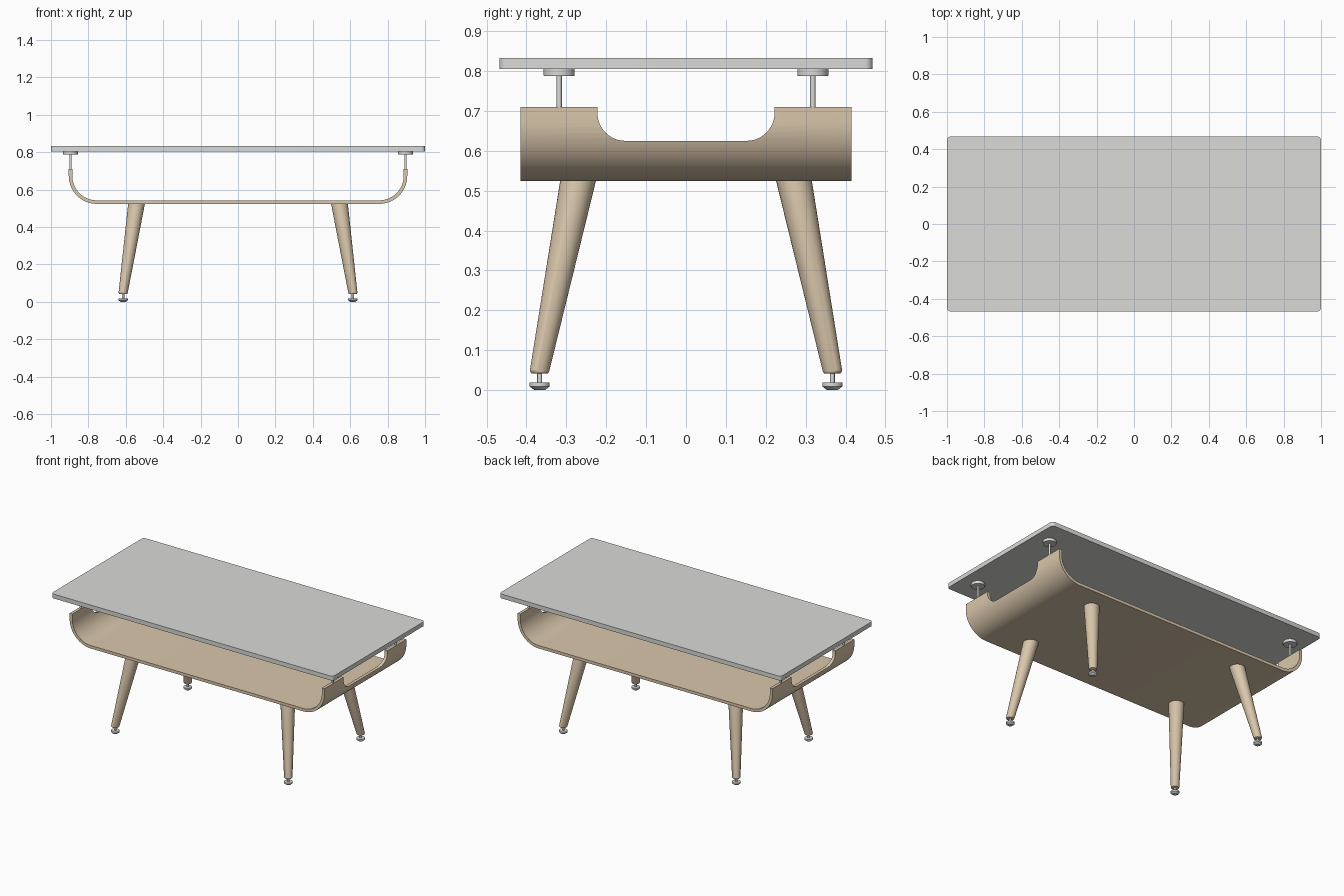
import bpy, bmesh, math
from mathutils import Matrix

if "Cube" in bpy.data.objects:
    bpy.data.objects.remove(bpy.data.objects["Cube"])


def material(name, rgb):
    m = bpy.data.materials.new(name)
    m.diffuse_color = (*rgb, 1)
    m.use_nodes = True
    m.node_tree.nodes["Principled BSDF"].inputs["Base Color"].default_value = m.diffuse_color
    return m


WOOD = material("light wood", (0.70, 0.57, 0.41))
GREY = material("pale grey", (0.70, 0.70, 0.69))


def finish(name, bm, mat):
    bmesh.ops.recalc_face_normals(bm, faces=bm.faces[:])
    me = bpy.data.meshes.new(name)
    bm.to_mesh(me)
    bm.free()
    ob = bpy.data.objects.new(name, me)
    bpy.context.collection.objects.link(ob)
    me.materials.append(mat)
    return ob


def smooth(ob):
    bpy.ops.object.select_all(action='DESELECT')
    ob.select_set(True)
    bpy.context.view_layer.objects.active = ob
    bpy.ops.object.shade_smooth_by_angle(angle=math.radians(30))


def arc(cx, cy, r, a0, a1, n=16):
    """Points on an arc, angles in degrees."""
    angles = [math.radians(a0 + (a1 - a0) * i / n) for i in range(n + 1)]
    return [(cx + r * math.cos(a), cy + r * math.sin(a)) for a in angles]


def prism(name, pts, lo, hi, mat, place):
    """Extrude a 2D outline; place(u, v, depth) gives the 3D point."""
    bm = bmesh.new()
    a = [bm.verts.new(place(u, v, lo)) for u, v in pts]
    b = [bm.verts.new(place(u, v, hi)) for u, v in pts]
    n = len(pts)
    for i in range(n):
        j = (i + 1) % n
        bm.faces.new((a[i], a[j], b[j], b[i]))
    bm.faces.new(a)
    bm.faces.new(b)
    return finish(name, bm, mat)


def rings(name, sections, mat, sides=32):
    """Loft horizontal circles given as (x, y, z, radius)."""
    bm = bmesh.new()
    loops = []
    for x, y, z, r in sections:
        c = bmesh.ops.create_circle(bm, segments=sides, radius=r,
                                    matrix=Matrix.Translation((x, y, z)))
        loops.append(c["verts"])
    for a, b in zip(loops, loops[1:]):
        for i in range(sides):
            j = (i + 1) % sides
            bm.faces.new((a[i], a[j], b[j], b[i]))
    bm.faces.new(loops[0])
    bm.faces.new(loops[-1])
    ob = finish(name, bm, mat)
    smooth(ob)


# table top with small rounded corners
X, Y, R = 1.0, 0.468, 0.02
outline = (arc(X - R, Y - R, R, 0, 90, 6) + arc(R - X, Y - R, R, 90, 180, 6)
           + arc(R - X, R - Y, R, 180, 270, 6) + arc(X - R, R - Y, R, 270, 360, 6))
smooth(prism("table_top", outline, 0.805, 0.833, GREY, lambda u, v, d: (u, v, d)))

# bent plywood tray: U profile run from front to back
W, Z0, Z1, RO, T = 0.905, 0.524, 0.71, 0.15, 0.019
right = arc(W - RO, Z0 + RO, RO, 270, 360)
inner = arc(W - RO, Z0 + RO, RO - T, 360, 270)
profile = ([(-x, z) for x, z in reversed(right)] + right + [(W, Z1), (W - T, Z1)]
           + inner + [(-x, z) for x, z in reversed(inner)] + [(T - W, Z1), (-W, Z1)])
tray = prism("tray", profile, -0.415, 0.415, WOOD, lambda u, v, d: (u, d, v))

# rounded notch through both tray ends
NY, NZ, NR = 0.222, 0.625, 0.07
notch = (arc(NR - NY, NZ + NR, NR, 180, 270, 12) + arc(NY - NR, NZ + NR, NR, 270, 360, 12)
         + [(NY, 0.8), (-NY, 0.8)])
cutter = prism("notch_cutter", notch, -1.1, 1.1, WOOD, lambda u, v, d: (d, u, v))
cutter.hide_render = True
mod = tray.modifiers.new("notch", 'BOOLEAN')
mod.operation = 'DIFFERENCE'
mod.solver = 'EXACT'
mod.object = cutter
bpy.context.view_layer.objects.active = tray
bpy.ops.object.modifier_apply(modifier=mod.name)
bpy.data.objects.remove(cutter)
smooth(tray)

for sx, side in ((-1, "left"), (1, "right")):
    for sy, end in ((-1, "front"), (1, "back")):
        tag = f"{end}_{side}"
        # splayed tapered leg with rounded lower end
        fx, fy = sx * 0.614, sy * 0.367
        rings("leg_" + tag, [(fx, fy, 0.041, 0.018), (fx, fy, 0.043, 0.022),
                             (fx, fy, 0.049, 0.0245),
                             (sx * 0.542, sy * 0.27, 0.528, 0.045)], WOOD)
        # levelling foot
        rings("foot_" + tag, [(fx, fy, 0, 0.013), (fx, fy, 0.009, 0.025),
                              (fx, fy, 0.019, 0.025), (fx, fy, 0.0195, 0.006),
                              (fx, fy, 0.045, 0.006)], GREY)
        # pin and disc carrying the top
        px, py = sx * 0.8955, sy * 0.318
        rings("top_support_" + tag, [(px, py, 0.70, 0.0065), (px, py, 0.787, 0.0065),
                                     (px, py, 0.7875, 0.038), (px, py, 0.789, 0.039),
                                     (px, py, 0.805, 0.039)], GREY)
